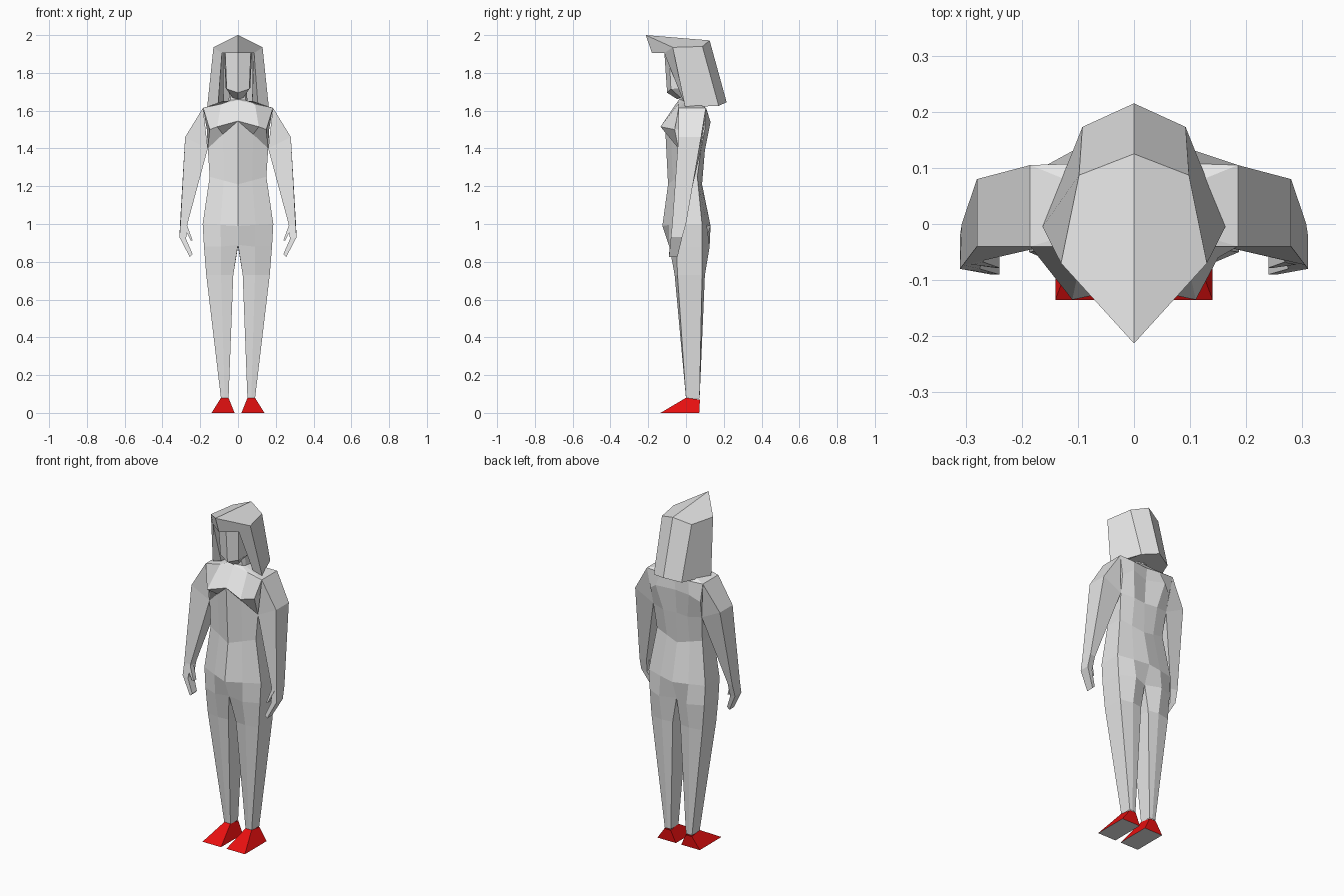
import bpy, bmesh

cube = bpy.data.objects.get("Cube")
if cube:
    bpy.data.objects.remove(cube, do_unlink=True)


def material(name, rgb):
    m = bpy.data.materials.new(name)
    m.use_nodes = True
    m.diffuse_color = (*rgb, 1)
    m.node_tree.nodes["Principled BSDF"].inputs["Base Color"].default_value = (*rgb, 1)
    return m


GREY = material("light_grey", (0.8, 0.8, 0.8))
RED = material("shoe_red", (0.8, 0.005, 0.005))


def loft(rings, closed):
    """Quads between rings listed downward, each running front to outer to back."""
    polys = []
    for a, b in zip(rings, rings[1:]):
        n = len(a)
        for i in range(n if closed else n - 1):
            j = (i + 1) % n
            polys.append([a[i], b[i], b[j], a[j]])
    return polys


def level(z, points):
    return [(x, y, z) for x, y in points]


def build(name, polys, mats=(GREY,), rule=None):
    """Make a part from half its panels, reflected across x = 0 and welded."""
    bm = bmesh.new()
    for side in (1, -1):
        for poly in polys:
            pts = poly[::side]
            bm.faces.new([bm.verts.new((x * side, y, z)) for x, y, z in pts])
    bmesh.ops.remove_doubles(bm, verts=bm.verts, dist=0.0005)
    bmesh.ops.dissolve_degenerate(bm, edges=bm.edges, dist=0.0002)
    bm.normal_update()
    if rule:
        for f in bm.faces:
            f.material_index = rule(f)
    mesh = bpy.data.meshes.new(name)
    bm.to_mesh(mesh)
    bm.free()
    for m in mats:
        mesh.materials.append(m)
    obj = bpy.data.objects.new(name, mesh)
    bpy.context.collection.objects.link(obj)
    return obj


# Torso: neck, collar, bust, rib, waist, hip and crotch rings
crotch = [(0, -.085, .89), (.09, -.088, .88), (.18, -.05, .88),
          (.18, .085, .88), (.09, .125, .88), (0, .09, .88)]
shoulder_front, shoulder_back = (.185, -.04, 1.615), (.185, .105, 1.615)
armpit_front, armpit_back = (.16, -.04, 1.4), (.16, .08, 1.4)
torso = [
    level(1.73, [(0, -.03), (.035, -.02), (.045, 0), (.045, .05), (.03, .07), (0, .08)]),
    [(0, -.035, 1.66), (.04, -.02, 1.655), (.05, 0, 1.65),
     (.05, .05, 1.645), (.03, .07, 1.64), (0, .08, 1.64)],
    [(0, -.04, 1.655), (.09, -.04, 1.635), shoulder_front,
     shoulder_back, (.09, .108, 1.61), (0, .11, 1.6)],
    [(0, -.112, 1.545), (.11, -.135, 1.515), (.15, -.06, 1.5),
     (.165, .1, 1.5), (.11, .13, 1.54), (0, .1, 1.53)],
    [(0, -.112, 1.545), (.08, -.08, 1.475), armpit_front,
     armpit_back, (.08, .1, 1.39), (0, .09, 1.39)],
    [(0, -.095, 1.21), (.075, -.07, 1.23), (.15, -.045, 1.25),
     (.15, .06, 1.25), (.075, .073, 1.23), (0, .085, 1.21)],
    [(0, -.125, .99), (.093, -.09, .995), (.187, -.05, 1),
     (.187, .085, 1), (.093, .11, .995), (0, .13, .99)],
    crotch,
]
build("torso", loft(torso, False))

# Tapered legs
legs = [
    crotch,
    level(.73, [(.025, -.055), (.09, -.06), (.168, -.045),
                (.168, .085), (.09, .1), (.025, .09)]),
    level(.075, [(.05, 0), (.07, 0), (.09, 0), (.09, .072), (.07, .072), (.05, .072)]),
]
build("legs", loft(legs, True))

# Shoes with grey soles
sole = level(0, [(.018, -.135), (.14, -.135), (.14, .07), (.018, .07)])
ankle = [(.05, 0, .08), (.09, 0, .08), (.09, .074, .07), (.05, .074, .07)]
build("shoes", loft([ankle, sole], True) + [sole[::-1]], (RED, GREY),
      lambda f: 1 if f.normal.z < -.9 else 0)

# Arms and hands in one run, then thumbs
fingertip = [(.24, -.09, .84), (.255, -.09, .825), (.255, -.045, .825), (.24, -.045, .84)]
arms = [
    [armpit_front, shoulder_front, shoulder_back, armpit_back],
    [armpit_front, (.28, -.04, 1.46), (.28, .08, 1.46), armpit_back],
    level(1, [(.268, -.065), (.305, -.073), (.307, 0), (.268, -.01)]),
    [(.275, -.08, .92), (.31, -.08, .93), (.31, -.02, .93), (.275, -.025, .92)],
    fingertip,
]
build("arms", loft(arms, True) + [fingertip[::-1]])
thumb_tip = level(.912, [(.24, -.078), (.25, -.078), (.25, -.05), (.24, -.05)])
thumb_base = level(.99, [(.268, -.068), (.29, -.072), (.29, -.035), (.268, -.035)])
build("thumbs", loft([thumb_base, thumb_tip], True) + [thumb_tip[::-1]])

# Head with a ridged face and a receding chin
head = [
    level(1.915, [(0, -.115), (.068, -.09), (.075, 0), (0, .02)]),
    [(0, -.1, 1.695), (.06, -.08, 1.715), (.065, 0, 1.72), (0, .02, 1.72)],
    [(0, -.045, 1.66), (.03, -.03, 1.67), (.03, 0, 1.68), (0, .02, 1.68)],
]
build("head", loft(head, False))

# Hair: crown, pointed fringe, side curtains and flared back
tip, fringe, fringe_back = (0, -.213, 2), (0, -.18, 1.905), (0, -.05, 1.905)
temple, crown_side, crown_back = (.13, -.07, 1.935), (.098, .087, 1.94), (0, .125, 1.972)
inner_top, inner_low = (.085, -.115, 1.905), (.105, -.01, 1.64)
low_side, low_corner, low_back = (.163, -.005, 1.62), (.092, .173, 1.625), (0, .215, 1.645)
wall_top, wall_low, nape = (.078, .02, 1.905), (.075, .05, 1.65), (0, .06, 1.65)
build("hair", [
    [tip, temple, crown_side, crown_back],
    [tip, fringe, inner_top, temple],
    [temple, inner_top, inner_low, low_side],
    [temple, low_side, low_corner, crown_side],
    [crown_side, low_corner, low_back, crown_back],
    [low_back, low_corner, low_side, inner_low, wall_low, nape],
    [fringe, fringe_back, wall_top, inner_top],
    [inner_top, wall_top, wall_low, inner_low],
])
